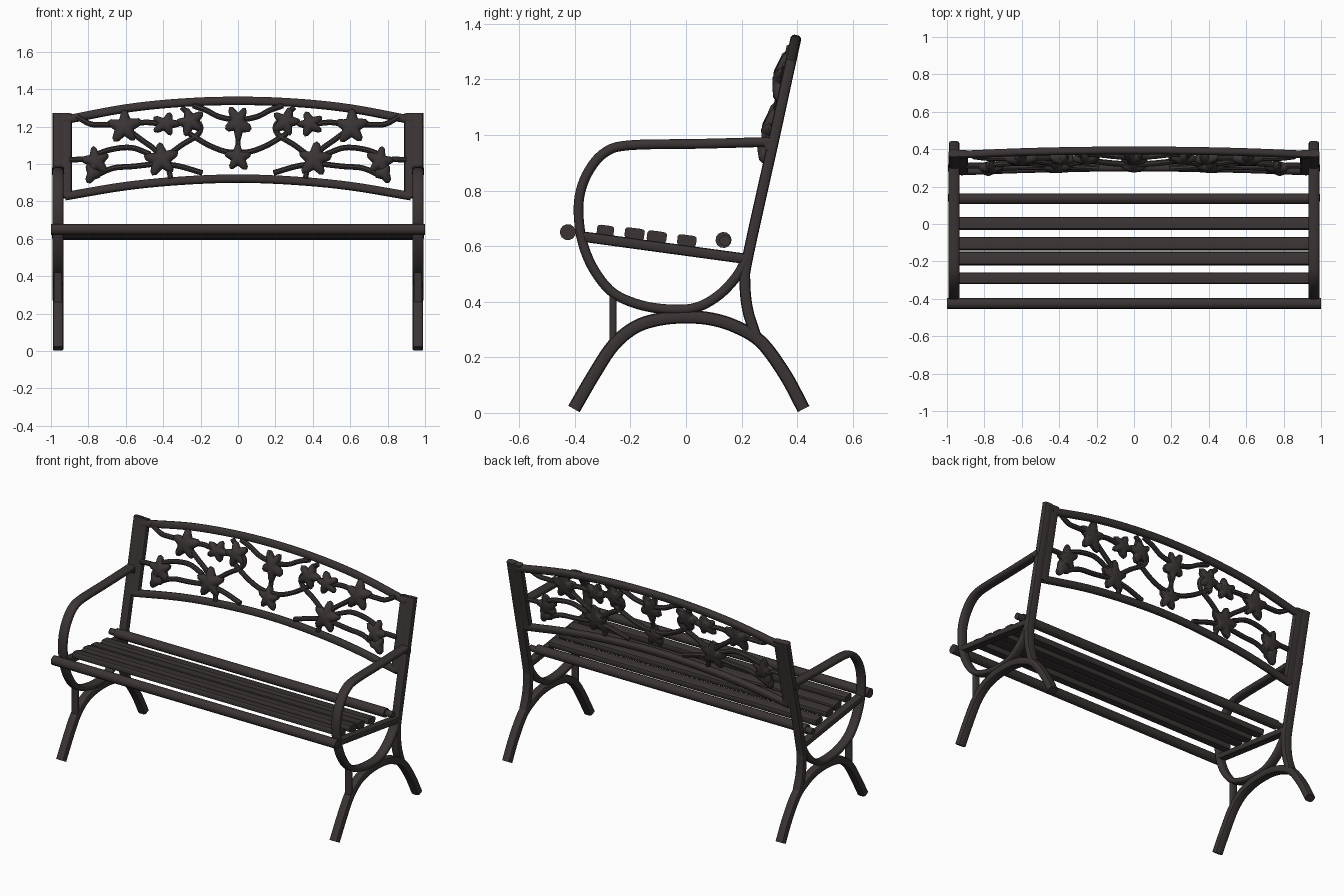
import bpy, bmesh, math
from mathutils import Vector

if "Cube" in bpy.data.objects:
    bpy.data.objects.remove(bpy.data.objects["Cube"])

iron = bpy.data.materials.new("dark bronze iron")
iron.use_nodes = True
iron.diffuse_color = (0.043, 0.034, 0.034, 1)
iron.node_tree.nodes["Principled BSDF"].inputs["Base Color"].default_value = iron.diffuse_color

X = Vector((1, 0, 0))
SLOPE = 0.22
PANEL_N = Vector((0, -1, SLOPE)).normalized()


def finish(name, bm):
    bmesh.ops.recalc_face_normals(bm, faces=bm.faces)
    me = bpy.data.meshes.new(name)
    bm.to_mesh(me)
    bm.free()
    me.materials.append(iron)
    ob = bpy.data.objects.new(name, me)
    bpy.context.collection.objects.link(ob)
    bpy.ops.object.select_all(action="DESELECT")
    bpy.context.view_layer.objects.active = ob
    ob.select_set(True)
    bpy.ops.object.shade_smooth_by_angle(angle=math.radians(40))
    return ob


def spline(pts, steps=5):
    """Smooth path through the given points."""
    if len(pts) < 3:
        return pts
    p = [2 * pts[0] - pts[1]] + pts + [2 * pts[-1] - pts[-2]]
    out = []
    for i in range(1, len(p) - 2):
        a, b, c, d = p[i - 1:i + 3]
        for k in range(steps):
            t = k / steps
            out.append(0.5 * (2 * b + (c - a) * t + (2 * a - 5 * b + 4 * c - d) * t * t
                              + (3 * b - a - 3 * c + d) * t ** 3))
    return out + [pts[-1]]


def sweep(name, pts, normal, wide, thick, square=1.0, sides=12):
    """Bar along a planar path: wide along the normal, thick in the plane."""
    path = spline([Vector(p) for p in pts])
    bm = bmesh.new()
    rings = []
    for i, p in enumerate(path):
        tan = (path[min(i + 1, len(path) - 1)] - path[max(i - 1, 0)]).normalized()
        side = tan.cross(normal).normalized()
        ring = []
        for k in range(sides):
            a = 2 * math.pi * (k + 0.5) / sides
            c, s = math.cos(a), math.sin(a)
            u = math.copysign(abs(c) ** square, c) * wide
            v = math.copysign(abs(s) ** square, s) * thick
            ring.append(bm.verts.new(p + normal * u + side * v))
        rings.append(ring)
    for r, q in zip(rings, rings[1:]):
        for k in range(sides):
            n = (k + 1) % sides
            bm.faces.new((r[k], r[n], q[n], q[k]))
    bm.faces.new(rings[0])
    bm.faces.new(rings[-1])
    return finish(name, bm)


def panel(x, z, out=0.0):
    """Point on the leaning backrest."""
    return Vector((x, 0.22 + (z - 0.55) * SLOPE, z)) + PANEL_N * out


def flower(name, x, z, r, petals=5, turn=0.0, sx=1.0, sz=1.0):
    """Domed bloom with pointed lobes, lying on the backrest."""
    bm = bmesh.new()
    n = petals * 6
    layers = []
    for scale, out in ((0.4, 0.045), (0.8, 0.036), (1.0, 0.02), (0.95, 0.004), (0.5, -0.008)):
        ring = []
        for k in range(n):
            a = 2 * math.pi * k / n
            lobe = 0.82 + 0.24 * math.cos(petals * a) + 0.05 * math.sin(2 * a)
            rad = r * scale * (lobe if scale > 0.5 else 0.9)
            ring.append(bm.verts.new(panel(x + sx * rad * math.cos(a + turn),
                                           z + sz * rad * math.sin(a + turn), out)))
        layers.append(ring)
    for p, q in zip(layers, layers[1:]):
        for k in range(n):
            m = (k + 1) % n
            bm.faces.new((p[k], p[m], q[m], q[k]))
    for ring, out in ((layers[0], 0.052), (layers[-1], -0.01)):
        c = bm.verts.new(panel(x, z, out))
        for k in range(n):
            bm.faces.new((c, ring[k], ring[(k + 1) % n]))
    return finish(name, bm)


# Side frames
LEGS = [(-.403, .014), (-.33, .14), (-.26, .245), (-.18, .31), (-.09, .338), (0, .345),
        (.09, .338), (.18, .31), (.27, .255), (.355, .14), (.423, .014)]
ARM = [(.31, .975), (.05, .968), (-.2, .963), (-.29, .938), (-.35, .87), (-.383, .78),
       (-.384, .68), (-.365, .59), (-.325, .505), (-.26, .43), (-.16, .387), (-.05, .372),
       (.04, .38), (.12, .425), (.185, .495), (.218, .56)]
POST = [(.378, 1.27), (.315, .98), (.222, .56), (.212, .47), (.222, .37), (.252, .275)]
for sgn, label in ((1, "left"), (-1, "right")):
    def side(pts, x=0.962):
        return [(sgn * x, y, z) for y, z in pts]
    sweep(label + "_leg_arch", side(LEGS), X, .029, .024, .6)
    sweep(label + "_arm_loop", side(ARM), X, .03, .018, .7)
    sweep(label + "_back_post", side(POST), X, .029, .02, .5)
    sweep(label + "_seat_rail", side([(-.385, .636), (.225, .553)]), X, .027, .019, .5)
    sweep(label + "_front_strut", side([(-.263, .25), (-.263, .44)]), X, .022, .013, .5)
    # Bolts on the outer face
    for y, z in ((.14, .62), (.3, .962)):
        sweep(label + "_bolt", [(sgn * .93, y, z), (sgn * .995, y, z)], Vector((0, 0, 1)), .02, .02)
    # Backrest stile
    sweep(label + "_back_stile", [panel(sgn * .918, .82), panel(sgn * .918, 1.268)],
          PANEL_N, .018, .03, .4)

# Seat: round bars and flat slats
UP = Vector((0, .13, 1)).normalized()
sweep("front_seat_bar", [(-1, -.425, .65), (1, -.425, .65)], UP, .029, .029)
sweep("rear_seat_bar", [(-.95, .135, .622), (.95, .135, .622)], UP, .029, .029)
for y, z, half in ((-.29, .655, .031), (-.185, .645, .036), (-.105, .634, .036), (.003, .62, .035)):
    sweep("seat_slat", [(-.94, y, z), (.94, y, z)], UP, .02, half, .4)

# Backrest rails
for name, half in (("top_rail", [(0, 1.338), (.3, 1.328), (.6, 1.297), (.93, 1.235)]),
                   ("bottom_rail", [(0, .922), (.3, .911), (.6, .882), (.925, .828)])):
    pts = [(-x, z) for x, z in reversed(half[1:])] + half
    sweep(name, [panel(x, z) for x, z in pts], PANEL_N, .02, .022, .7)

# Vines, repeated on both halves
VINES = [
    [(.9, 1.02), (.83, 1.022), (.76, 1.015)],
    [(.86, 1.25), (.79, 1.212), (.72, 1.208), (.61, 1.21)],
    [(.78, 1.04), (.68, 1.075), (.57, 1.085), (.47, 1.05)],
    [(.77, .93), (.67, .975), (.56, .985), (.43, 1.0)],
    [(.6, 1.19), (.52, 1.13), (.44, 1.07), (.4, 1.0)],
    [(.6, 1.2), (.5, 1.22), (.4, 1.21)],
    [(.41, 1.0), (.31, .985), (.19, .95)],
    [(.38, 1.04), (.3, 1.1), (.22, 1.15), (.2, 1.2), (.25, 1.25), (.3, 1.3)],
    [(.26, 1.16), (.16, 1.1), (.07, 1.065), (0, 1.06)],
    [(.24, 1.31), (.17, 1.285), (.1, 1.25), (0, 1.23)],
    [(.37, .97), (.36, .92)],
]
BLOOMS = [
    # x, z, radius, petals, turn, stretch x, stretch z
    (.607, 1.195, .09, 5, .3, 1, 1),
    (.385, 1.21, .075, 5, .6, 1, .85),
    (.255, 1.222, .08, 5, 0, .95, .95),
    (.41, 1.02, .09, 5, .2, 1, 1),
    (.76, 1.01, .078, 5, 1.4, .95, 1),
    (.78, .945, .055, 3, -1, .9, 1),
]
for sgn in (1, -1):
    for vine in VINES:
        sweep("vine", [panel(sgn * x, z, .012) for x, z in vine], PANEL_N, .016, .015, 1, 8)
    for x, z, r, petals, turn, sx, sz in BLOOMS:
        flower("flower", sgn * x, z, r, petals, turn if sgn > 0 else math.pi - turn, sx, sz)

# Centre blooms and stem
flower("centre_flower", 0, 1.215, .088, 5, -math.pi / 2, .8, 1.1)
flower("lower_centre_flower", 0, 1.03, .072, 5, math.pi / 2)
sweep("centre_stem", [panel(0, 1.15, .012), panel(0, 1.06, .012)], PANEL_N, .014, .014, 1, 8)
